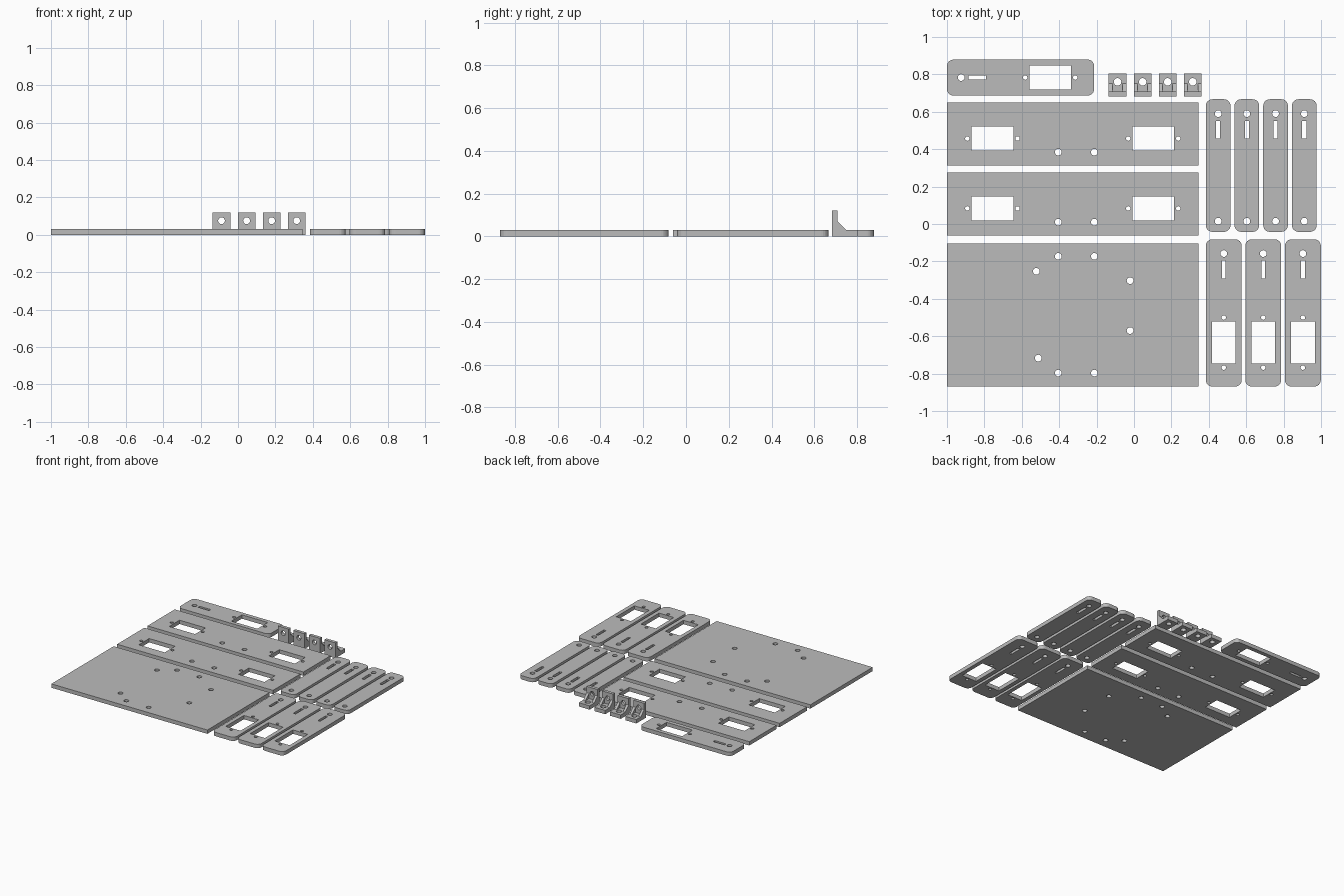
import bpy, bmesh
from math import cos, sin, pi
from mathutils import Matrix

T = 0.03            # sheet thickness
BIG, SMALL = 0.018, 0.012   # hole radii

cube = bpy.data.objects.get("Cube")
if cube:
    bpy.data.objects.remove(cube, do_unlink=True)

grey = bpy.data.materials.new("plain grey")
grey.use_nodes = True
grey.diffuse_color = (0.5, 0.5, 0.5, 1)
grey.node_tree.nodes["Principled BSDF"].inputs["Base Color"].default_value = (0.5, 0.5, 0.5, 1)


def circle(x, y, r, n=24):
    return [(x + r * cos(2 * pi * i / n), y + r * sin(2 * pi * i / n)) for i in range(n)]


def rect(x0, x1, y0, y1, r=0.0):
    if not r:
        return [(x0, y0), (x1, y0), (x1, y1), (x0, y1)]
    corners = [(x1 - r, y1 - r), (x0 + r, y1 - r), (x0 + r, y0 + r), (x1 - r, y0 + r)]
    return [(cx + r * cos((q + i / 6) * pi / 2), cy + r * sin((q + i / 6) * pi / 2))
            for q, (cx, cy) in enumerate(corners) for i in range(7)]


def sheet(name, loops, depth=T, matrix=Matrix()):
    """Outline with holes, filled and extruded from 0 to depth."""
    curve = bpy.data.curves.new(name, 'CURVE')
    curve.dimensions = '2D'
    curve.fill_mode = 'BOTH'
    curve.extrude = depth / 2
    for loop in loops:
        s = curve.splines.new('POLY')
        s.points.add(len(loop) - 1)
        for p, (x, y) in zip(s.points, loop):
            p.co = (x, y, 0, 1)
        s.use_cyclic_u = True
    temp = bpy.data.objects.new(name, curve)
    bpy.context.collection.objects.link(temp)
    mesh = bpy.data.meshes.new_from_object(temp.evaluated_get(bpy.context.evaluated_depsgraph_get()))
    bpy.data.objects.remove(temp, do_unlink=True)
    bm = bmesh.new()
    bm.from_mesh(mesh)
    bm.transform(matrix @ Matrix.Translation((0, 0, depth / 2)))
    bmesh.ops.remove_doubles(bm, verts=bm.verts, dist=1e-5)
    bmesh.ops.recalc_face_normals(bm, faces=bm.faces)
    for f in bm.faces:
        f.smooth = False
        f.material_index = 0
    bm.to_mesh(mesh)
    bm.free()
    mesh.materials.clear()
    mesh.materials.append(grey)
    obj = bpy.data.objects.new(name, mesh)
    bpy.context.collection.objects.link(obj)
    return obj


def motor_cutout(x, y):
    """Rectangular window with a small screw hole at each end."""
    return [rect(x - 0.112, x + 0.112, y - 0.064, y + 0.064),
            circle(x - 0.134, y, SMALL), circle(x + 0.134, y, SMALL)]


# Base plate
spots = [(-0.405, -0.173), (-0.212, -0.173), (-0.522, -0.253), (-0.021, -0.303),
         (-0.021, -0.57), (-0.512, -0.717), (-0.405, -0.797), (-0.212, -0.797)]
sheet("base_plate", [rect(-1, 0.345, -0.87, -0.103)] + [circle(x, y, BIG) for x, y in spots])

# Two side plates with motor windows
for name, y in (("front_side_plate", 0.107), ("back_side_plate", 0.481)):
    sheet(name, [rect(-1, 0.345, y - 0.168, y + 0.168)]
          + motor_cutout(-0.757, y - 0.024) + motor_cutout(0.103, y - 0.024)
          + [circle(x, y - 0.097, BIG) for x in (-0.405, -0.212)])

# Motor arms, laid out along x from the pivot end
arm = [rect(0, 0.787, -0.096, 0.096, 0.035), circle(0.076, 0, BIG),
       rect(0.114, 0.21, -0.01, 0.01)] + motor_cutout(0.552, 0)
sheet("motor_arm_back", arm, T, Matrix.Translation((-1, 0.783, 0)))
for i, x in enumerate((0.48, 0.691, 0.903)):
    sheet(f"motor_arm_{i + 1}", arm, T,
          Matrix.Translation((x, -0.082, 0)) @ Matrix.Rotation(-pi / 2, 4, 'Z'))

# Plain link arms
for i in range(4):
    x = 0.45 + 0.1535 * i
    sheet(f"link_arm_{i + 1}", [rect(x - 0.066, x + 0.066, -0.042, 0.667, 0.035),
                                circle(x, 0.59, BIG), circle(x, 0.015, BIG),
                                rect(x - 0.011, x + 0.011, 0.458, 0.55)])

# Angle brackets: foot, upright and two side gussets
upright_turn = Matrix.Rotation(pi / 2, 4, 'X')
side_turn = Matrix(((0, 0, 1, 0), (1, 0, 0, 0), (0, 1, 0, 0), (0, 0, 0, 1)))
W = 0.047
for i in range(4):
    x = -0.088 + 0.134 * i
    parts = [sheet(f"bracket_{i + 1}", [rect(-W, W, 0.708, 0.805), circle(0, 0.76, 0.02)], T,
                   Matrix.Translation((x, 0, 0))),
             sheet("upright", [rect(-W, W, 0, 0.12), circle(0, 0.075, BIG)], 0.025,
                   Matrix.Translation((x, 0.708, 0)) @ upright_turn)]
    for gx in (x - W, x + W - 0.02):
        parts.append(sheet("gusset", [[(0.708, T), (0.75, T), (0.708, 0.07)]], 0.02,
                           Matrix.Translation((gx, 0, 0)) @ side_turn))
    with bpy.context.temp_override(active_object=parts[0], object=parts[0],
                                   selected_objects=parts, selected_editable_objects=parts):
        bpy.ops.object.join()
